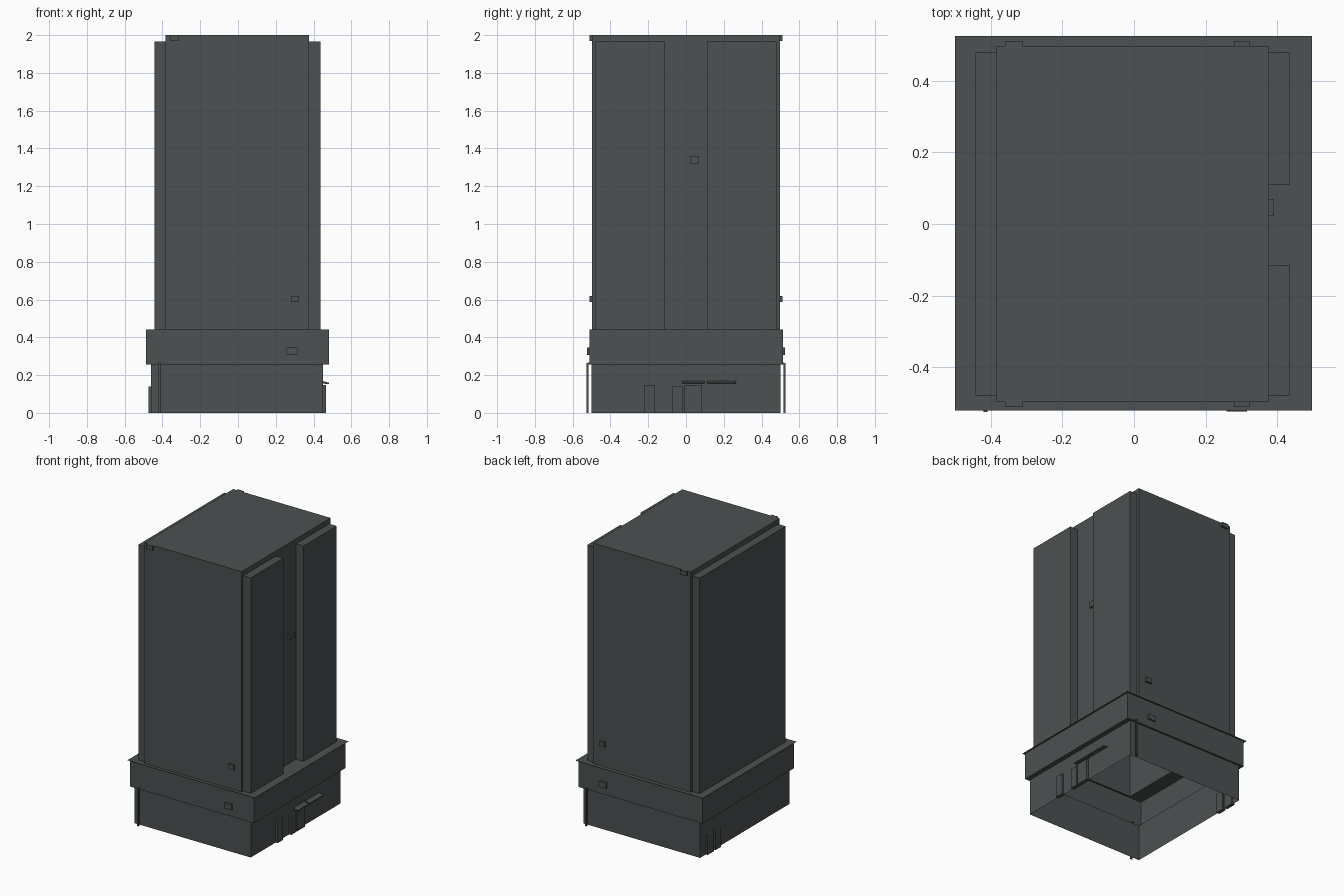
import bpy, bmesh

if "Cube" in bpy.data.objects:
    bpy.data.objects.remove(bpy.data.objects["Cube"])

grey = bpy.data.materials.new("dark_slate_grey")
grey.diffuse_color = (0.072, 0.082, 0.083, 1)
grey.use_nodes = True
grey.node_tree.nodes["Principled BSDF"].inputs["Base Color"].default_value = grey.diffuse_color


def finish(name, bm):
    me = bpy.data.meshes.new(name)
    bm.to_mesh(me)
    bm.free()
    me.materials.append(grey)
    ob = bpy.data.objects.new(name, me)
    bpy.context.collection.objects.link(ob)
    return ob


def box(name, x, y, z, open_sides=()):
    """Box from (min, max) ranges; open_sides lists (axis, sign) faces to leave out."""
    bm = bmesh.new()
    bmesh.ops.create_cube(bm, size=1)
    drop = [f for f in bm.faces for a, s in open_sides if f.normal[a] * s > 0.9]
    bmesh.ops.delete(bm, geom=drop, context='FACES')
    for v in bm.verts:
        for i, r in enumerate((x, y, z)):
            v.co[i] = r[0] if v.co[i] < 0 else r[1]
    return finish(name, bm)


def ring(name, outer, inner, z):
    """Flat rectangular frame; each rectangle is (x0, x1, y0, y1)."""
    bm = bmesh.new()
    loops = [[bm.verts.new((x, y, z)) for x, y in
              ((r[0], r[2]), (r[1], r[2]), (r[1], r[3]), (r[0], r[3]))]
             for r in (outer, inner)]
    for i in range(4):
        j = (i + 1) % 4
        bm.faces.new((loops[0][i], loops[0][j], loops[1][j], loops[1][i]))
    return finish(name, bm)


BOTTOM, TOP = (2, -1), (2, 1)
base = (-0.46, 0.45, -0.50, 0.50)
band = (-0.487, 0.483, -0.51, 0.513)
tower = (-0.385, 0.377, -0.497, 0.497)

# Hollow shells: ground floor, podium band and tower
box("ground_floor_walls", base[:2], base[2:], (0, 0.255), (BOTTOM, TOP))
ring("podium_soffit", band, base, 0.255)
box("podium_band", band[:2], band[2:], (0.255, 0.442), (BOTTOM, TOP))
ring("podium_roof_lip", (-0.50, 0.497, -0.522, 0.526), tower, 0.442)
box("tower", tower[:2], tower[2:], (0.442, 2.0), (BOTTOM,))

# Raised side bays
bay_z = (0.442, 1.965)
box("left_bay", (-0.443, -0.385), (-0.48, 0.48), bay_z, (BOTTOM, (0, 1)))
for name, y in (("right_bay_front", (-0.48, -0.115)), ("right_bay_back", (0.11, 0.48))):
    box(name, (0.377, 0.436), y, bay_z, (BOTTOM, (0, -1)))

# Small wall units repeated on the front and back
for side, s in (("front", -1), ("back", 1)):
    for name, x, z, d in (("top_unit", (-0.36, -0.312), (1.968, 2.0), (0.49, 0.511)),
                          ("low_unit", (0.28, 0.324), (0.587, 0.62), (0.49, 0.511)),
                          ("podium_unit", (0.258, 0.316), (0.307, 0.345), (0.505, 0.524))):
        box(f"{name}_{side}", x, sorted(s * v for v in d), z)
    # Drainpipe on opposite corners, with a short elbow into the podium
    px = sorted(s * v for v in (0.409, 0.421))
    box(f"drainpipe_{side}", px, sorted(s * v for v in (0.515, 0.526)), (0, 0.265))
    box(f"pipe_elbow_{side}", px, sorted(s * v for v in (0.50, 0.52)), (0.256, 0.267))
box("right_wall_unit", (0.37, 0.391), (0.022, 0.07), (1.32, 1.36))

# Doors on both sides
for i, (y, h) in enumerate((((-0.222, -0.164), 0.148),
                            ((-0.072, -0.016), 0.14),
                            ((-0.008, 0.084), 0.148))):
    box(f"right_door_{i + 1}", (0.44, 0.466), y, (0, h))
for i, y in enumerate(((0.365, 0.435), (0.285, 0.345))):
    box(f"left_door_{i + 1}", (-0.474, -0.45), y, (0, 0.14))

# Sloping canopies over the right doors
for name, y, z in (("door_canopy", (-0.022, 0.098), (0.156, 0.17)),
                   ("window_canopy", (0.11, 0.265), (0.16, 0.17))):
    ob = box(name, (0.445, 0.483), y, z)
    for v in ob.data.vertices:
        if v.co.x > 0.46:
            v.co.z = 0.152 if v.co.z < 0.165 else 0.159
